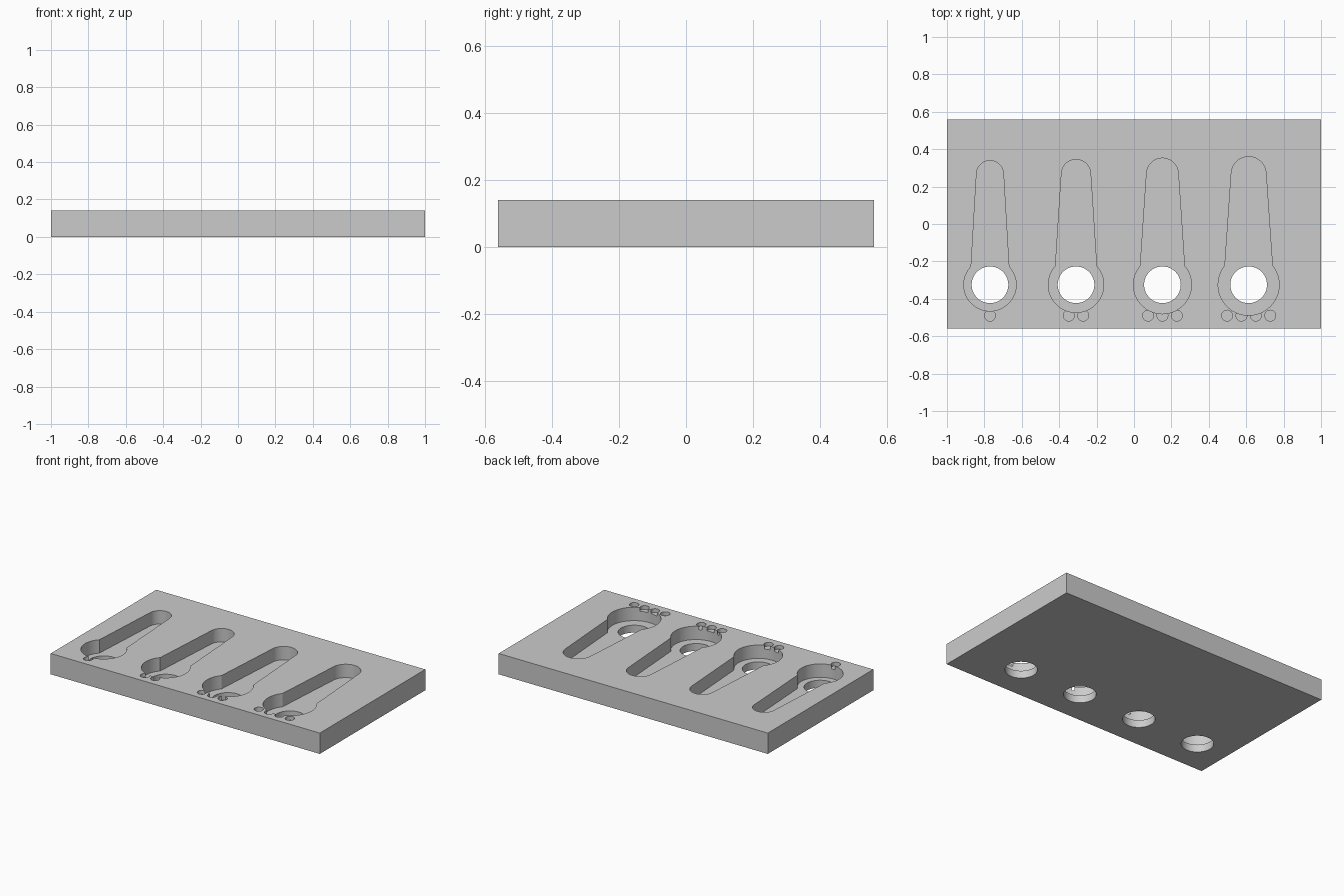
import bpy, bmesh, math

if "Cube" in bpy.data.objects:
    bpy.data.objects.remove(bpy.data.objects["Cube"])

TOP, FLOOR = 0.14, 0.05
BOWL_Y, CAP_Y, DOT_Y = -0.325, 0.267, -0.49
SPACING, DOT_R, DOT_DEPTH = 0.077, 0.029, 0.025

grey = bpy.data.materials.new("plain grey")
grey.diffuse_color = (0.6, 0.6, 0.6, 1)
grey.use_nodes = True
grey.node_tree.nodes["Principled BSDF"].inputs["Base Color"].default_value = grey.diffuse_color


def arc(cx, cy, r, a0, a1, n):
    return [(cx + r * math.cos(a0 + (a1 - a0) * i / n),
             cy + r * math.sin(a0 + (a1 - a0) * i / n)) for i in range(n + 1)]


def prism(name, outline, z0, z1):
    """Extrude a closed counter-clockwise outline from z0 to z1."""
    bm = bmesh.new()
    face = bm.faces.new([bm.verts.new((x, y, z0)) for x, y in outline])
    ext = bmesh.ops.extrude_face_region(bm, geom=[face])
    verts = [v for v in ext["geom"] if isinstance(v, bmesh.types.BMVert)]
    bmesh.ops.translate(bm, verts=verts, vec=(0, 0, z1 - z0))
    bmesh.ops.recalc_face_normals(bm, faces=bm.faces)
    mesh = bpy.data.meshes.new(name)
    bm.to_mesh(mesh)
    bm.free()
    mesh.materials.append(grey)
    ob = bpy.data.objects.new(name, mesh)
    bpy.context.collection.objects.link(ob)
    return ob


def disc(cx, cy, r, n):
    return arc(cx, cy, r, 0, 2 * math.pi, n)[:-1]


def spoon(cx, bowl_r, neck, cap_r):
    """Round bowl joined to a tapering handle with a round end."""
    a = math.acos(neck / bowl_r)
    return (arc(cx, CAP_Y, cap_r, 0, math.pi, 32)
            + arc(cx, BOWL_Y, bowl_r, math.pi - a, 2 * math.pi + a, 64))


# Tray block
tray = prism("tray", [(-1, -0.56), (1, -0.56), (1, 0.56), (-1, 0.56)], 0, TOP)

# Cutters: spoon pocket, through hole and counting dots for each size
cutters = []
sizes = [(-0.77, 0.14, 0.101, 0.072), (-0.31, 0.148, 0.110, 0.078),
         (0.152, 0.155, 0.118, 0.085), (0.613, 0.163, 0.127, 0.093)]
for i, (cx, bowl_r, neck, cap_r) in enumerate(sizes):
    cutters.append(prism("pocket_cutter", spoon(cx, bowl_r, neck, cap_r), FLOOR, 0.3))
    cutters.append(prism("hole_cutter", disc(cx, BOWL_Y, 0.098, 64), -0.1, 0.25))
    for k in range(i + 1):
        x = cx + (k - i / 2) * SPACING
        cutters.append(prism("dot_cutter", disc(x, DOT_Y, DOT_R, 32),
                             TOP - DOT_DEPTH, 0.2))

# Cut everything out of the block
for c in cutters:
    mod = tray.modifiers.new("cut", 'BOOLEAN')
    mod.operation, mod.solver, mod.object = 'DIFFERENCE', 'EXACT', c
bpy.context.view_layer.update()
deps = bpy.context.evaluated_depsgraph_get()
result = bpy.data.meshes.new_from_object(tray.evaluated_get(deps))
tray.modifiers.clear()
tray.data = result
for c in cutters:
    bpy.data.objects.remove(c)

# Smooth curved walls, sharp rims
bpy.context.view_layer.objects.active = tray
tray.select_set(True)
bpy.ops.object.shade_smooth_by_angle(angle=math.radians(25))
